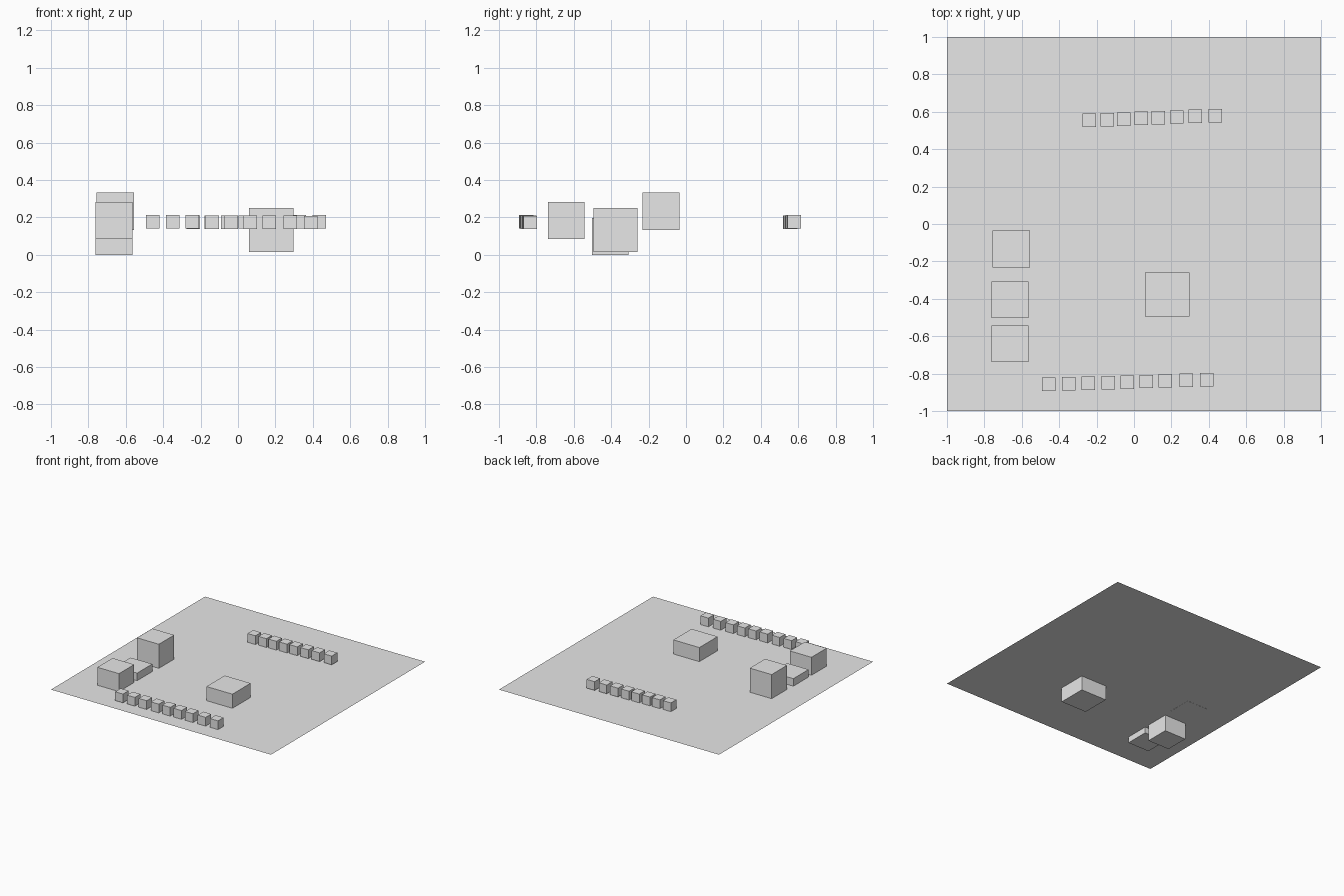
import bpy

default_cube = bpy.data.objects.get("Cube")
if default_cube:
    bpy.data.objects.remove(default_cube, do_unlink=True)

# One plain grey for everything
grey = bpy.data.materials.new("plain grey")
grey.use_nodes = True
colour = (0.8, 0.8, 0.8, 1)
grey.diffuse_color = colour
grey.node_tree.nodes["Principled BSDF"].inputs["Base Color"].default_value = colour


def finish(name):
    obj = bpy.context.object
    obj.name = name
    obj.data.materials.append(grey)


def block(name, size, x, y, z):
    """A cube of the given edge length about its centre."""
    bpy.ops.mesh.primitive_cube_add(size=size, location=(x, y, z))
    finish(name)


def block_row(name, xs, start, end):
    """A row of small blocks whose y and z drift from start to end."""
    for i, x in enumerate(xs):
        t = (x - xs[0]) / (xs[-1] - xs[0])
        y, z = (a + (b - a) * t for a, b in zip(start, end))
        block(f"{name}_{i + 1}", 0.072, x, y, z)


# Thin ground sheet
bpy.ops.mesh.primitive_plane_add(size=2, location=(0, 0, 0.135))
finish("ground_sheet")

# Large blocks, some sunk through the sheet
block("centre_block", 0.236, 0.178, -0.377, 0.133)
block("side_block_front", 0.197, -0.663, -0.64, 0.184)
block("side_block_middle", 0.197, -0.663, -0.405, 0.0985)
block("side_block_back", 0.199, -0.656, -0.133, 0.2335)

# Rows of small blocks
block_row("front_row_block",
          [-0.455, -0.35, -0.245, -0.137, -0.035, 0.065, 0.167, 0.28, 0.39],
          (-0.858, 0.177), (-0.832, 0.173))
block_row("back_row_block",
          [-0.24, -0.143, -0.055, 0.04, 0.13, 0.228, 0.328, 0.435],
          (0.554, 0.174), (0.58, 0.178))
